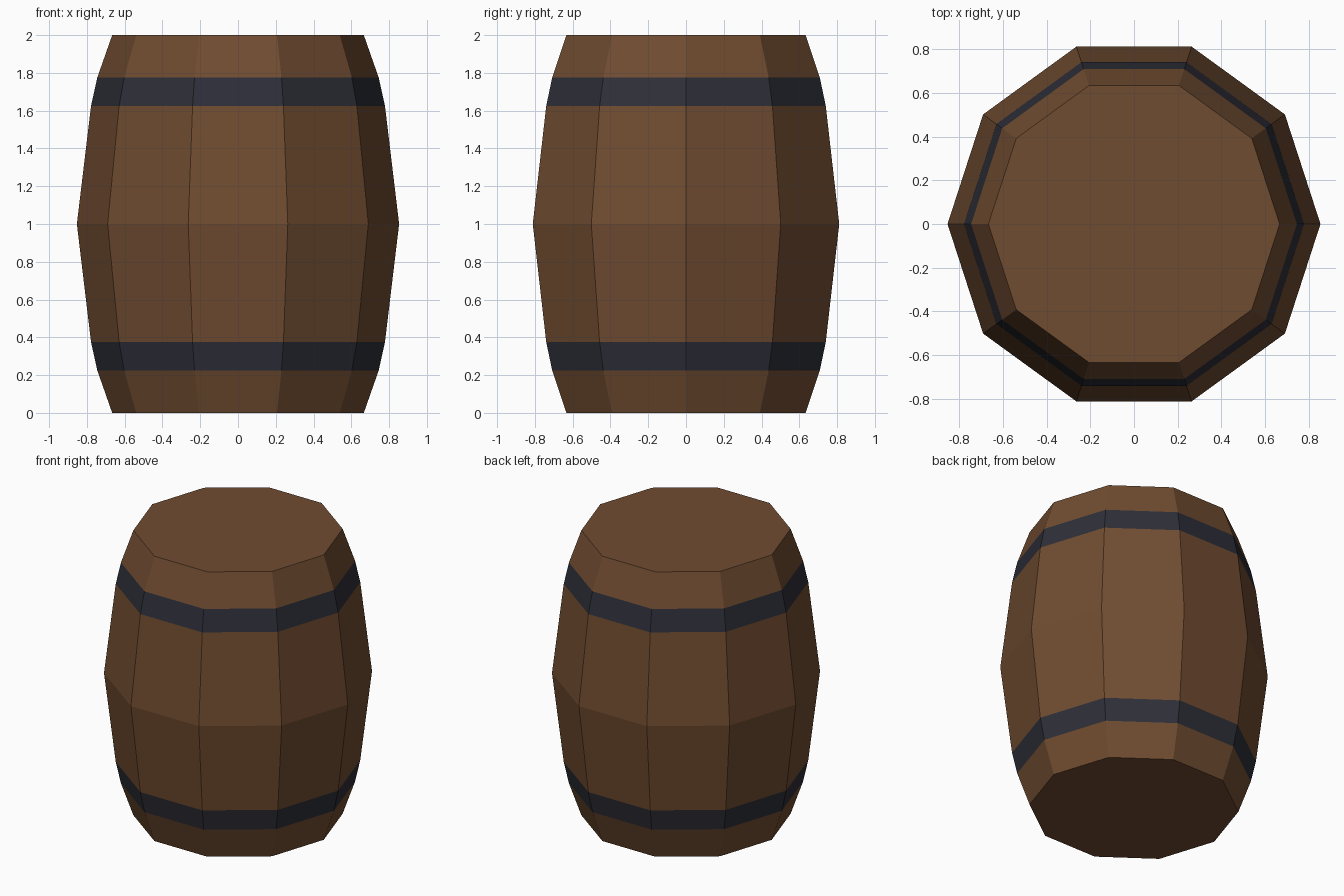
import bpy
import bmesh
from math import cos, sin, tau

cube = bpy.data.objects.get("Cube")
if cube:
    bpy.data.objects.remove(cube, do_unlink=True)

SIDES = 10
HEIGHT = 2.0


def make_material(name, rgb):
    mat = bpy.data.materials.new(name)
    mat.use_nodes = True
    colour = (*rgb, 1.0)
    mat.diffuse_color = colour
    mat.node_tree.nodes["Principled BSDF"].inputs["Base Color"].default_value = colour
    return mat


wood = make_material("brown wood", (0.162, 0.072, 0.03))
iron = make_material("dark iron", (0.027, 0.028, 0.04))

# Lower half of the barrel outline as (radius, height), mirrored for the top
lower = [(0.666, 0.0), (0.745, 0.225), (0.778, 0.375), (0.853, 1.0)]
profile = lower + [(r, HEIGHT - z) for r, z in reversed(lower[:-1])]

# Faceted barrel body
bm = bmesh.new()
rings = [
    [bm.verts.new((r * cos(tau * i / SIDES), r * sin(tau * i / SIDES), z))
     for i in range(SIDES)]
    for r, z in profile
]
for low, high in zip(rings, rings[1:]):
    for i in range(SIDES):
        j = (i + 1) % SIDES
        bm.faces.new((low[i], low[j], high[j], high[i]))

# Flat lids
bm.faces.new(rings[0][::-1])
bm.faces.new(rings[-1])

# Iron hoops: side faces in the narrow band near each end
for face in bm.faces:
    from_end = min(face.calc_center_median().z, HEIGHT - face.calc_center_median().z)
    face.material_index = int(lower[1][1] < from_end < lower[2][1])

mesh = bpy.data.meshes.new("barrel")
bm.to_mesh(mesh)
bm.free()
mesh.materials.append(wood)
mesh.materials.append(iron)
barrel = bpy.data.objects.new("barrel", mesh)
bpy.context.collection.objects.link(barrel)
